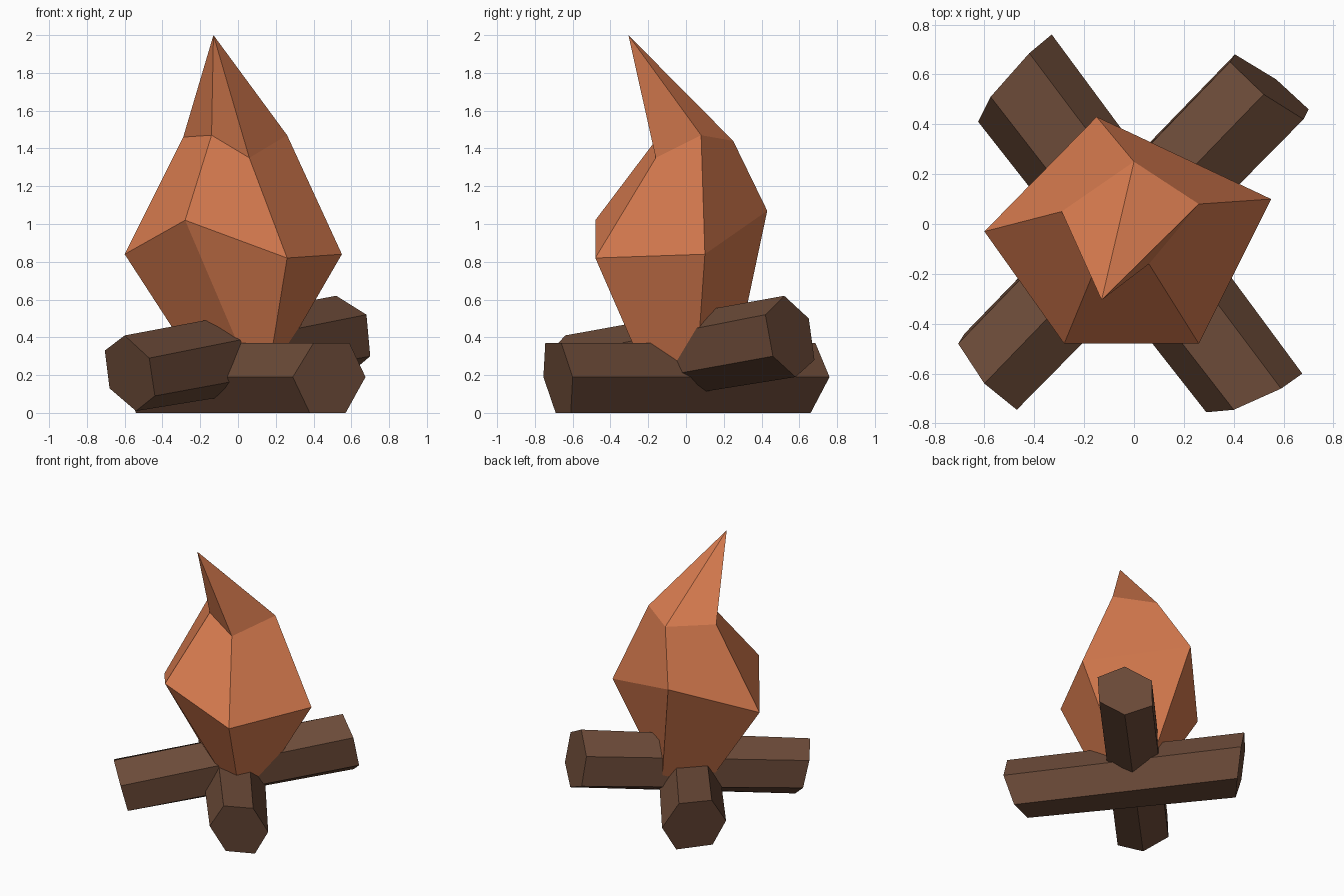
import bpy
import bmesh


def material(name, color):
    m = bpy.data.materials.new(name)
    m.diffuse_color = (*color, 1)
    return m


def loft(name, rings, mat, tip=None):
    """Skin matching rings of points, closing the top with a cap or a tip."""
    bm = bmesh.new()
    loops = [[bm.verts.new(p) for p in ring] for ring in rings]
    n = len(loops[0])
    for low, high in zip(loops, loops[1:]):
        for i in range(n):
            j = (i + 1) % n
            bm.faces.new((low[i], low[j], high[j], high[i]))
    bm.faces.new(loops[0][::-1])
    if tip:
        apex = bm.verts.new(tip)
        for i in range(n):
            bm.faces.new((loops[-1][i], loops[-1][(i + 1) % n], apex))
    else:
        bm.faces.new(loops[-1])
    bmesh.ops.recalc_face_normals(bm, faces=bm.faces)
    mesh = bpy.data.meshes.new(name)
    bm.to_mesh(mesh)
    bm.free()
    mesh.materials.append(mat)
    obj = bpy.data.objects.new(name, mesh)
    bpy.context.collection.objects.link(obj)
    return obj


orange = material("flame orange", (0.68, 0.198, 0.078))
brown = material("bark brown", (0.150, 0.070, 0.040))

# Log lying flat on the ground, six-sided with slanted ends
loft("ground_log", [
    [(0.29, -0.755, 0.19), (0.40, -0.745, 0.37), (0.59, -0.66, 0.37),
     (0.675, -0.60, 0.19), (0.57, -0.61, 0), (0.38, -0.69, 0)],
    [(-0.625, 0.41, 0.19), (-0.575, 0.51, 0.37), (-0.42, 0.685, 0.37),
     (-0.33, 0.76, 0.19), (-0.38, 0.66, 0), (-0.54, 0.45, 0)],
], brown)

# Log crossing it, raised at the back
loft("leaning_log", [
    [(-0.60, -0.64, 0.41), (-0.47, -0.745, 0.29), (-0.44, -0.70, 0.09),
     (-0.54, -0.545, 0.01), (-0.68, -0.44, 0.13), (-0.705, -0.48, 0.33)],
    [(0.52, 0.52, 0.62), (0.68, 0.42, 0.52), (0.70, 0.46, 0.30),
     (0.57, 0.58, 0.19), (0.405, 0.68, 0.28), (0.385, 0.65, 0.50)],
], brown)

# Five-sided flame: narrow base, wide belly, shoulder and bent tip
loft("flame", [
    [(-0.23, 0.0, 0.27), (0.04, -0.21, 0.27), (0.17, -0.24, 0.27),
     (0.22, 0.06, 0.27), (0.02, 0.26, 0.27)],
    [(-0.60, -0.03, 0.84), (-0.28, -0.48, 1.02), (0.26, -0.48, 0.82),
     (0.55, 0.10, 0.84), (-0.15, 0.43, 1.07)],
    [(-0.29, 0.05, 1.46), (-0.14, -0.14, 1.47), (0.06, -0.16, 1.35),
     (0.26, 0.08, 1.47), (0.0, 0.25, 1.44)],
], orange, tip=(-0.13, -0.305, 2.0))
